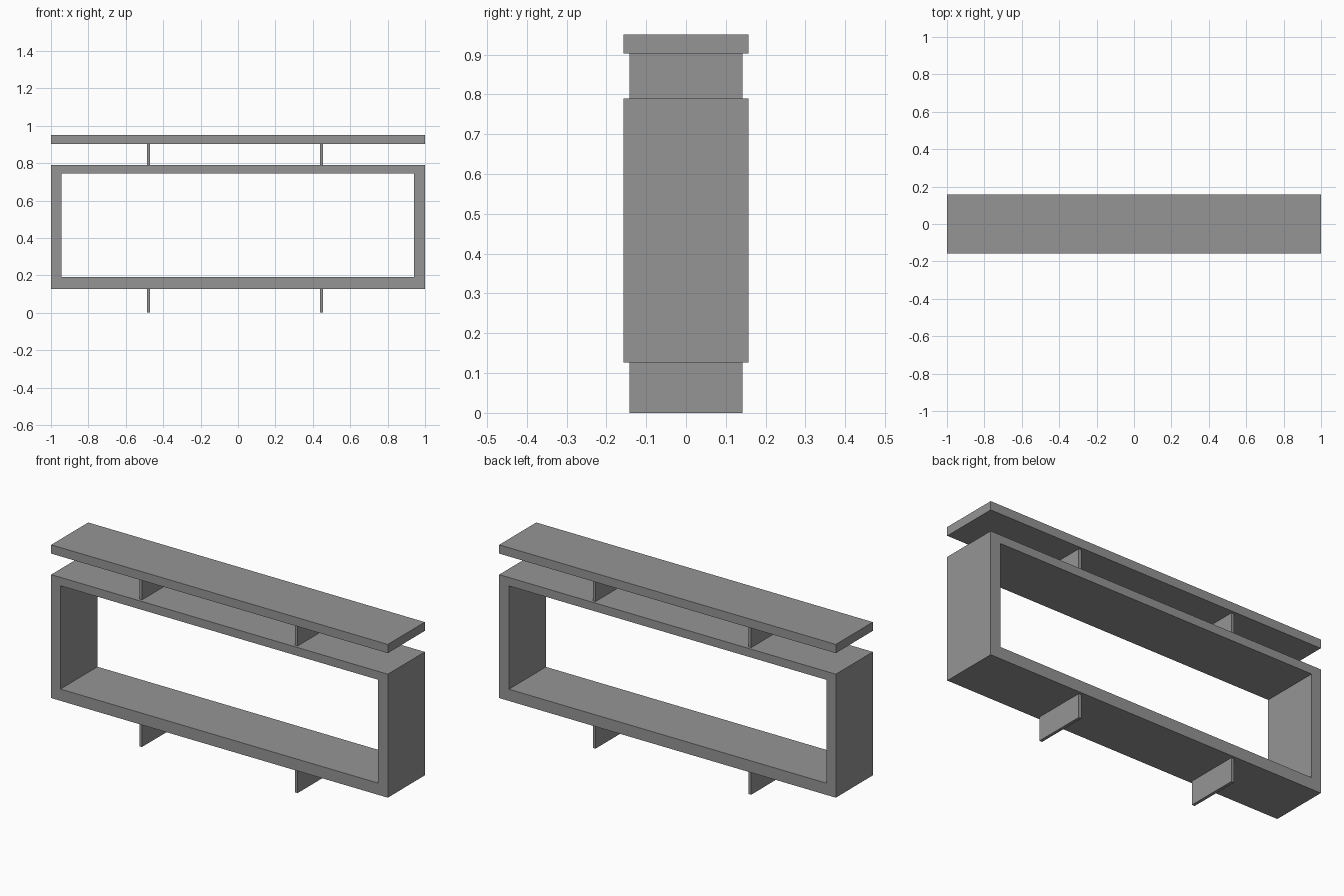
import bpy
import bmesh
from mathutils import Matrix, Vector

old = bpy.data.objects.get("Cube")
if old:
    bpy.data.objects.remove(old, do_unlink=True)

grey = bpy.data.materials.new("matte_grey")
grey.use_nodes = True
colour = (0.3, 0.3, 0.3, 1)
grey.diffuse_color = colour
grey.node_tree.nodes["Principled BSDF"].inputs["Base Color"].default_value = colour

BODY_DEPTH = 0.314
FIN_DEPTH = 0.284


def finish(name, bm):
    mesh = bpy.data.meshes.new(name)
    bmesh.ops.recalc_face_normals(bm, faces=bm.faces)
    bm.to_mesh(mesh)
    bm.free()
    mesh.materials.append(grey)
    obj = bpy.data.objects.new(name, mesh)
    bpy.context.collection.objects.link(obj)


def box(name, x0, x1, z0, z1, depth):
    bm = bmesh.new()
    centre = Vector(((x0 + x1) / 2, 0, (z0 + z1) / 2))
    size = Matrix.Diagonal((x1 - x0, depth, z1 - z0, 1))
    bmesh.ops.create_cube(bm, size=1, matrix=Matrix.Translation(centre) @ size)
    finish(name, bm)


def frame(name, outer, inner, depth):
    """Rectangular ring in the xz plane, extruded along y."""
    bm = bmesh.new()
    rings = []
    for x0, x1, z0, z1 in (outer, inner):
        corners = ((x0, z0), (x1, z0), (x1, z1), (x0, z1))
        rings.append([bm.verts.new((x, -depth / 2, z)) for x, z in corners])
    a, b = rings
    faces = []
    for i in range(4):
        j = (i + 1) % 4
        faces.append(bm.faces.new((a[i], a[j], b[j], b[i])))
    result = bmesh.ops.extrude_face_region(bm, geom=faces, use_keep_orig=True)
    moved = [v for v in result["geom"] if isinstance(v, bmesh.types.BMVert)]
    bmesh.ops.translate(bm, verts=moved, vec=(0, depth, 0))
    finish(name, bm)


# Open shelf body and floating top board
frame("shelf_frame", (-1, 1, 0.127, 0.79), (-0.945, 0.942, 0.19, 0.745), BODY_DEPTH)
box("top_board", -1, 1, 0.903, 0.95, BODY_DEPTH)

# Thin upright plates: feet below, spacers under the top board
for side, x in (("right", -0.479), ("left", 0.446)):
    for part, z0, z1 in (("foot", 0, 0.127), ("spacer", 0.79, 0.903)):
        box(f"{side}_{part}", x - 0.008, x + 0.008, z0, z1, FIN_DEPTH)
